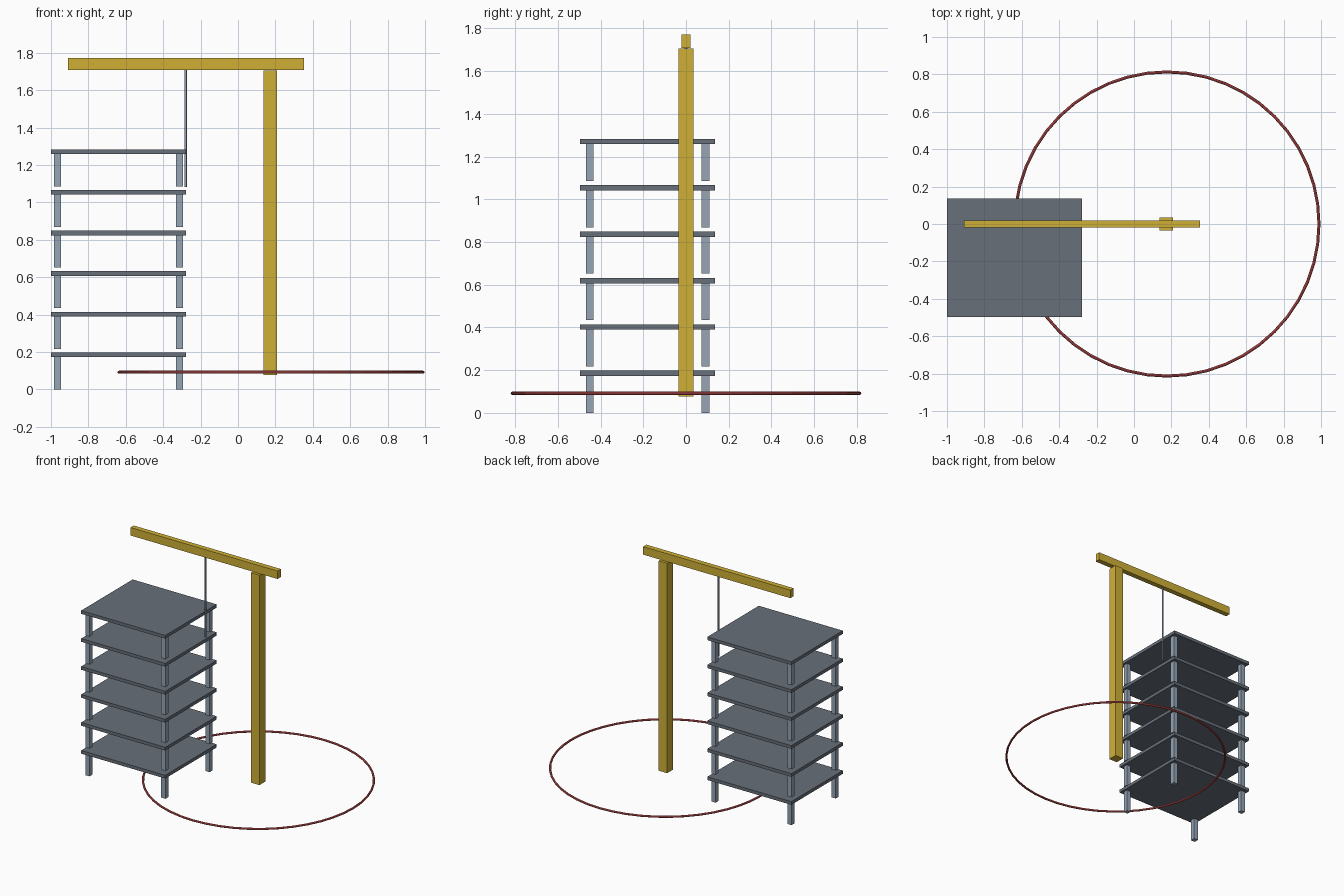
import bpy, math

if "Cube" in bpy.data.objects:
    bpy.data.objects.remove(bpy.data.objects["Cube"])


def material(name, srgb):
    m = bpy.data.materials.new(name)
    m.diffuse_color = [((c / 255 + 0.055) / 1.055) ** 2.4 for c in srgb] + [1]
    m.use_nodes = True
    m.node_tree.nodes["Principled BSDF"].inputs["Base Color"].default_value = m.diffuse_color
    return m


SLAB = material("dark slate", (104, 112, 122))
STEEL = material("pale steel", (150, 166, 181))
YELLOW = material("crane yellow", (208, 176, 54))
RED = material("ring red", (212, 88, 88))


def box(name, lo, hi, mat):
    bpy.ops.mesh.primitive_cube_add(
        size=1, location=[(a + b) / 2 for a, b in zip(lo, hi)])
    o = bpy.context.object
    o.name = name
    o.scale = [b - a for a, b in zip(lo, hi)]
    bpy.ops.object.transform_apply(location=False, rotation=False, scale=True)
    o.data.materials.append(mat)
    return o


# Building: six floors, each a slab on four corner columns
CX, CY, STOREY, HALF = -0.639, -0.18, 0.2172, 0.018
for i in range(6):
    z = i * STOREY
    box(f"floor_slab_{i + 1}", (CX - 0.361, CY - 0.316, z + 0.1725),
        (CX + 0.361, CY + 0.316, z + 0.1975), SLAB)
    for sx in (-1, 1):
        for sy in (-1, 1):
            x, y = CX + sx * 0.326, CY + sy * 0.271
            box(f"column_{i + 1}", (x - HALF, y - HALF, z),
                (x + HALF, y + HALF, z + 0.1735), STEEL)

# Crane: mast, jib and hoist cable
MX = 0.173
box("crane_mast", (MX - 0.036, -0.036, 0.076), (MX + 0.036, 0.036, 1.706), YELLOW)
box("crane_jib", (-0.91, -0.02, 1.709), (0.354, 0.02, 1.771), YELLOW)
bpy.ops.mesh.primitive_cylinder_add(vertices=12, radius=0.006, depth=0.628,
                                    location=(-0.28, 0, 1.397))
cable = bpy.context.object
cable.name = "hoist_cable"
cable.data.materials.append(STEEL)
bpy.ops.object.shade_smooth_by_angle(angle=math.radians(40))

# Safety ring around the mast
bpy.ops.mesh.primitive_torus_add(major_segments=48, minor_segments=8,
                                 major_radius=0.813, minor_radius=0.008,
                                 location=(MX + 0.003, 0, 0.092))
ring = bpy.context.object
ring.name = "radius_ring"
ring.data.materials.append(RED)
